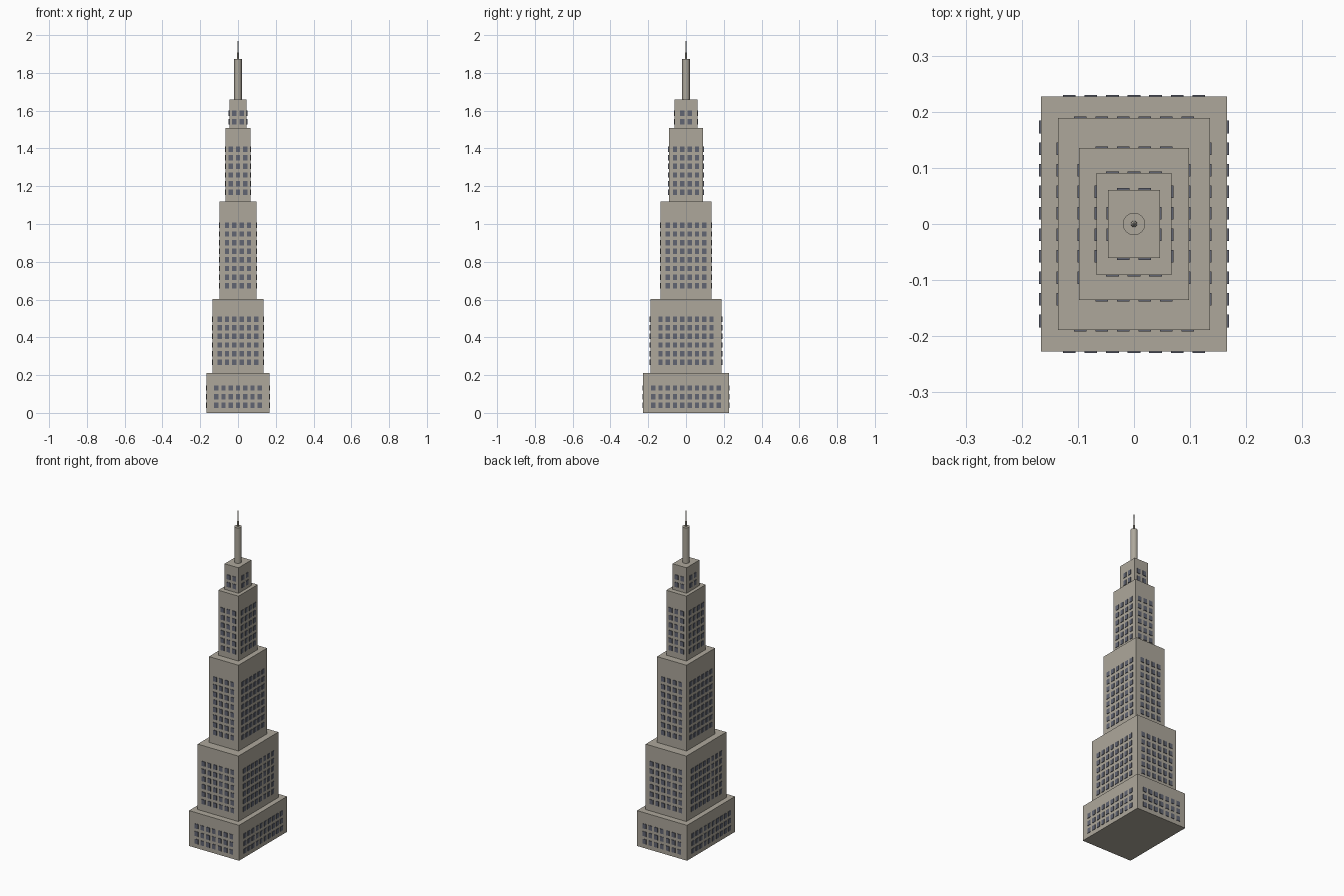
import bpy, bmesh
from mathutils import Matrix, Vector

if "Cube" in bpy.data.objects:
    bpy.data.objects.remove(bpy.data.objects["Cube"])


def material(name, rgb):
    m = bpy.data.materials.new(name)
    m.diffuse_color = (*rgb, 1)
    m.use_nodes = True
    m.node_tree.nodes["Principled BSDF"].inputs["Base Color"].default_value = m.diffuse_color
    return m


stone = material("stone", (0.42, 0.39, 0.33))
glass = material("glass", (0.12, 0.13, 0.17))


def finish(name, bm, mat):
    me = bpy.data.meshes.new(name)
    bm.to_mesh(me)
    bm.free()
    me.materials.append(mat)
    ob = bpy.data.objects.new(name, me)
    bpy.context.collection.objects.link(ob)
    return ob


def add_box(bm, centre, size):
    bmesh.ops.create_cube(bm, size=1, matrix=Matrix.Translation(centre) @ Matrix.Diagonal((*size, 1)))


def round_part(name, r1, r2, z0, z1, sides):
    bm = bmesh.new()
    bmesh.ops.create_cone(bm, cap_ends=True, segments=sides, radius1=r1, radius2=r2, depth=z1 - z0,
                          matrix=Matrix.Translation((0, 0, (z0 + z1) / 2)))
    return finish(name, bm, stone)


PITCH, ROW = 0.0384, 0.0457          # window spacing across and up
WIN_W, WIN_H, WIN_D = 0.0225, 0.028, 0.006

# half x, half y, bottom, top, columns front, columns side, rows, lowest row height
tiers = [
    (0.166, 0.227, 0.000, 0.212, 7, 10, 3, 0.040),
    (0.135, 0.189, 0.212, 0.604, 6, 8, 6, 0.268),
    (0.098, 0.135, 0.604, 1.118, 4, 6, 8, 0.673),
    (0.067, 0.091, 1.118, 1.507, 3, 4, 6, 1.168),
    (0.046, 0.061, 1.507, 1.660, 2, 2, 2, 1.541),
]

for i, (hx, hy, z0, z1, nx, ny, rows, zw) in enumerate(tiers, 1):
    # Setback block
    bm = bmesh.new()
    add_box(bm, (0, 0, (z0 + z1) / 2), (2 * hx, 2 * hy, z1 - z0))
    finish(f"tier_{i}", bm, stone)

    # Window panes on all four faces
    bm = bmesh.new()
    for r in range(rows):
        z = zw + r * ROW
        for side in (-1, 1):
            for c in range(nx):
                add_box(bm, ((c - (nx - 1) / 2) * PITCH, side * hy, z), (WIN_W, WIN_D, WIN_H))
            for c in range(ny):
                add_box(bm, (side * hx, (c - (ny - 1) / 2) * PITCH, z), (WIN_D, WIN_W, WIN_H))
    finish(f"tier_{i}_windows", bm, glass)

# Round mast and tapering antenna
mast = round_part("mast", 0.02, 0.02, 1.66, 1.873, 24)
antenna = round_part("antenna", 0.0055, 0.0, 1.873, 2.0, 12)
for ob in (mast, antenna):
    bpy.context.view_layer.objects.active = ob
    ob.select_set(True)
bpy.ops.object.shade_smooth_by_angle()
